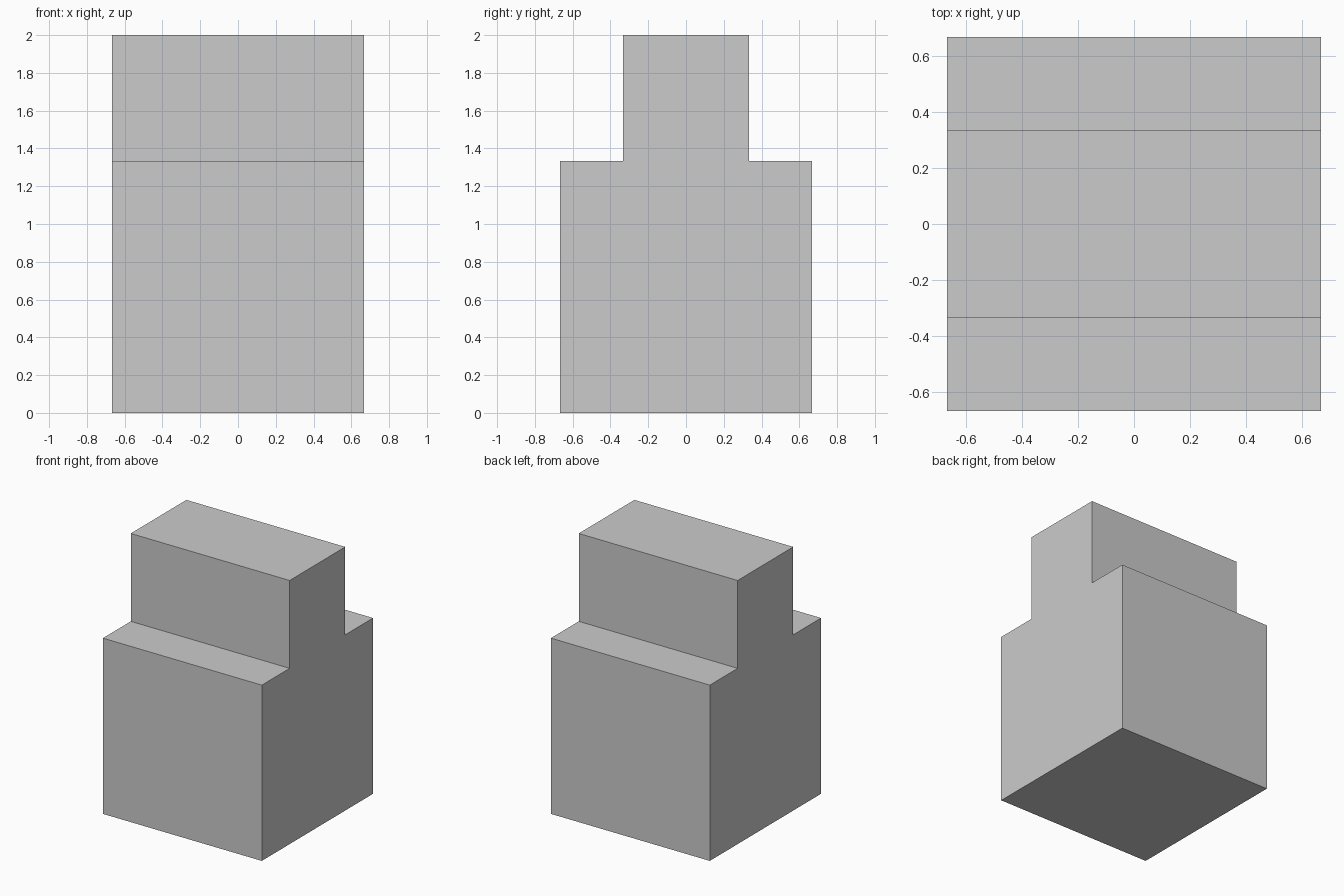
import bpy
import bmesh

if "Cube" in bpy.data.objects:
    bpy.data.objects.remove(bpy.data.objects["Cube"])

U = 2 / 3  # grid unit: the body is 2 x 2 x 2 units, the ridge 2 x 1 x 1

# Half of the stepped side profile (y, z), mirrored across y = 0
half = [(U, 0), (U, 2 * U), (U / 2, 2 * U), (U / 2, 3 * U)]
profile = half + [(-y, z) for y, z in reversed(half)]

# Stepped block: profile face extruded along x
bm = bmesh.new()
face = bm.faces.new([bm.verts.new((-U, y, z)) for y, z in profile])
extruded = bmesh.ops.extrude_face_region(bm, geom=[face], use_keep_orig=True)
top_verts = [g for g in extruded["geom"] if isinstance(g, bmesh.types.BMVert)]
bmesh.ops.translate(bm, verts=top_verts, vec=(2 * U, 0, 0))
bmesh.ops.recalc_face_normals(bm, faces=bm.faces)

mesh = bpy.data.meshes.new("stepped_block")
bm.to_mesh(mesh)
bm.free()
block = bpy.data.objects.new("stepped_block", mesh)
bpy.context.collection.objects.link(block)
